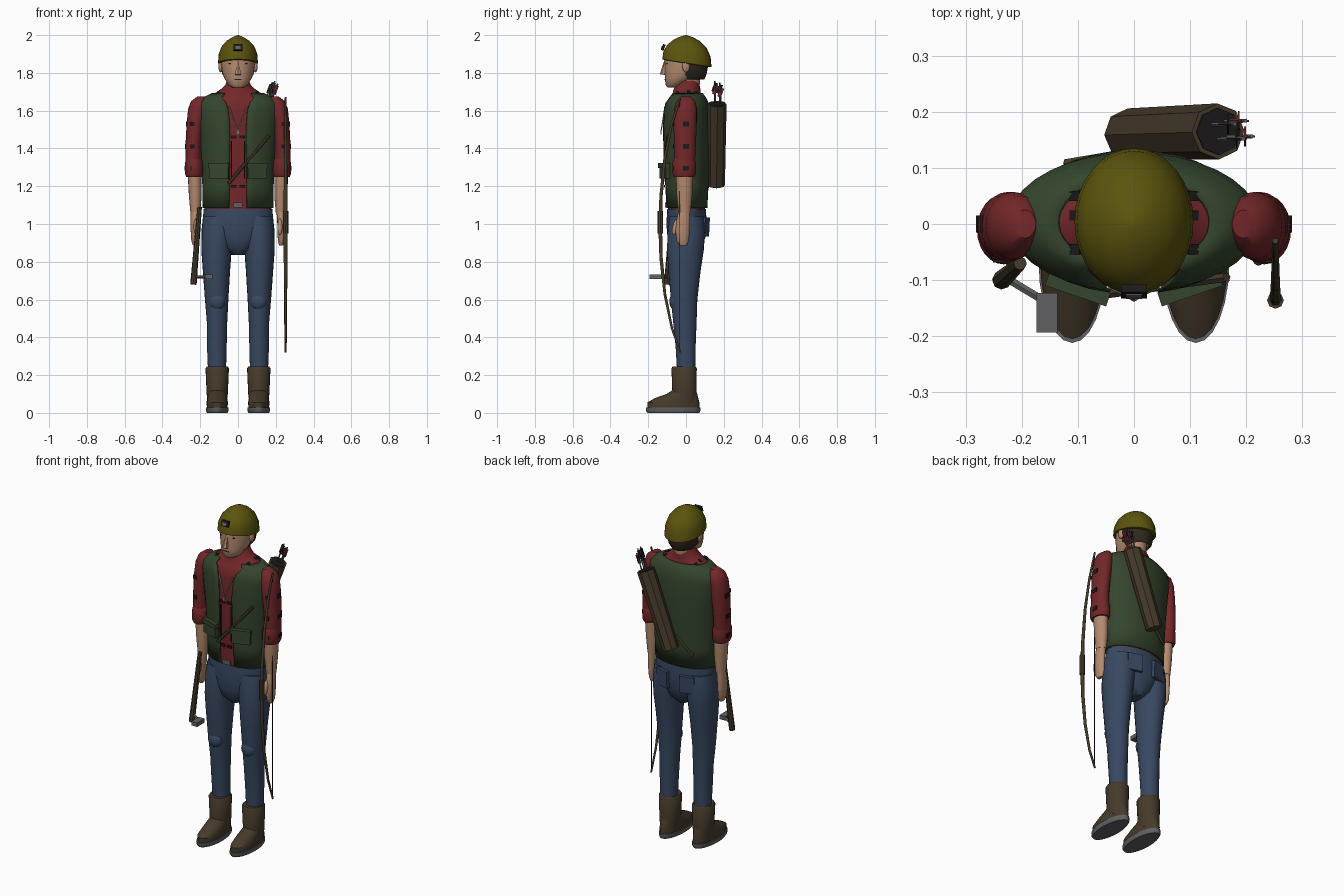
import bpy, bmesh, math
from mathutils import Vector, Matrix, Euler

if "Cube" in bpy.data.objects:
    bpy.data.objects.remove(bpy.data.objects["Cube"])


def material(name, r, g, b):
    m = bpy.data.materials.new(name)
    m.use_nodes = True
    m.diffuse_color = (r, g, b, 1)
    bsdf = next(n for n in m.node_tree.nodes if n.type == 'BSDF_PRINCIPLED')
    bsdf.inputs["Base Color"].default_value = (r, g, b, 1)
    return m


OLIVE = material("olive_yellow", .105, .09, .004)
GREEN = material("vest_green", .035, .06, .027)
RED = material("shirt_red", .17, .02, .022)
DENIM = material("denim_blue", .04, .065, .12)
SKIN = material("skin", .46, .26, .16)
LEATHER = material("leather_brown", .06, .043, .024)
HAIR = material("dark_hair", .03, .022, .013)
METAL = material("grey_metal", .12, .12, .125)
BLACK = material("near_black", .012, .01, .01)
SILVER = material("silver", .55, .55, .55)
made = []


def finish(name, bm, mat):
    bmesh.ops.recalc_face_normals(bm, faces=bm.faces)
    me = bpy.data.meshes.new(name)
    bm.to_mesh(me)
    bm.free()
    me.materials.append(mat)
    ob = bpy.data.objects.new(name, me)
    bpy.context.collection.objects.link(ob)
    made.append(ob)
    return ob


def loft(name, mat, sections, n=24, gaps=None, caps=True):
    """Stack of ellipses (z, cx, cy, rx, ry); gaps leave the front open."""
    bm = bmesh.new()
    rings = []
    for i, (z, cx, cy, rx, ry) in enumerate(sections):
        a = math.asin(min(1, gaps[i] / rx)) if gaps else 0
        count = n + 1 if gaps else n
        ring = []
        for k in range(count):
            t = a + (2 * math.pi - 2 * a) * k / n
            ring.append(bm.verts.new((cx + rx * math.sin(t), cy - ry * math.cos(t), z)))
        rings.append(ring)
    for lo, hi in zip(rings, rings[1:]):
        for k in range(n):
            j = (k + 1) % len(lo)
            bm.faces.new((lo[k], lo[j], hi[j], hi[k]))
    if caps and not gaps:
        bm.faces.new(rings[0])
        bm.faces.new(rings[-1])
    return finish(name, bm, mat)


def box(name, mat, loc, size, rot=(0, 0, 0)):
    bm = bmesh.new()
    m = Matrix.LocRotScale(Vector(loc), Euler(rot), Vector(size))
    bmesh.ops.create_cube(bm, size=1, matrix=m)
    return finish(name, bm, mat)


def ball(name, mat, loc, radii, rot=(0, 0, 0)):
    bm = bmesh.new()
    m = Matrix.LocRotScale(Vector(loc), Euler(rot), Vector(radii))
    bmesh.ops.create_uvsphere(bm, u_segments=16, v_segments=10, radius=1, matrix=m)
    return finish(name, bm, mat)


def rod(name, mat, a, b, r1, r2=None, n=8):
    a, b = Vector(a), Vector(b)
    bm = bmesh.new()
    m = Matrix.Translation((a + b) / 2) @ (b - a).to_track_quat('Z', 'Y').to_matrix().to_4x4()
    bmesh.ops.create_cone(bm, cap_ends=True, segments=n, radius1=r1,
                          radius2=r1 if r2 is None else r2, depth=(b - a).length, matrix=m)
    return finish(name, bm, mat)


# Torso: shirt with an open vest over it
torso = [(1.085, .185, .106), (1.2, .185, .112), (1.35, .192, .12), (1.5, .207, .124),
         (1.6, .22, .12), (1.64, .215, .113), (1.67, .175, .098), (1.69, .135, .083)]
shirt = [(z, 0, .003, rx - .009, ry - .009) for z, rx, ry in torso]
shirt = [(1.07, 0, .003, .18, .1)] + shirt
shirt += [(1.71, 0, .005, .095, .072), (1.735, 0, .008, .068, .064), (1.76, 0, .012, .058, .058)]
loft("shirt_body", RED, shirt, 32)
vest = loft("vest", GREEN, [(z, 0, .003, rx, ry) for z, rx, ry in torso], 32,
            gaps=[.047, .045, .045, .042, .05, .062, .085, .07])
solid = vest.modifiers.new("thickness", 'SOLIDIFY')
solid.thickness = .008
solid.offset = 0

# Front details of shirt and vest
for s in (1, -1):
    box("vest_pocket", GREEN, (s * .1, -.112, 1.28), (.105, .022, .08), (0, 0, s * .33))
    box("pocket_flap", GREEN, (s * .1, -.116, 1.31), (.115, .026, .025), (0, 0, s * .33))
    rod("necklace", SILVER, (s * .047, -.112, 1.62), (0, -.132, 1.49), .003, n=6)
    box("shirt_placket_edge", BLACK, (s * .034, -.115, 1.34), (.005, .006, .2))
    for z in (1.2, 1.46):
        box("plaid_patch", BLACK, (s * .022, -.114, z), (.03, .006, .015))
    for y in (-.045, .015, .05):
        box("collar_plaid_patch", BLACK, (s * .105, y, 1.705 - abs(y) * .25),
            (.02, .018, .006), (0, s * .6, 0))
box("pendant", SILVER, (0, -.132, 1.485), (.012, .005, .02))
box("belt_buckle", METAL, (0, -.106, 1.1), (.05, .012, .025))
rod("strap_front", LEATHER, (.165, -.095, 1.47), (-.05, -.125, 1.215), .009, n=6)
rod("strap_back", LEATHER, (-.02, .125, 1.27), (-.12, .108, 1.17), .009, n=6)

# Arms and hands
for s in (1, -1):
    loft("sleeve", RED, [(1.3, s * .235, -.008, .042, .055), (1.42, s * .235, -.005, .043, .057),
                         (1.53, s * .226, -.005, .046, .062), (1.61, s * .214, -.003, .05, .06),
                         (1.65, s * .204, 0, .045, .05), (1.675, s * .195, 0, .02, .025)])
    loft("sleeve_cuff", RED, [(1.25, s * .232, -.01, .042, .054), (1.265, s * .232, -.01, .048, .062),
                              (1.325, s * .232, -.01, .048, .062), (1.345, s * .234, -.01, .04, .054)])
    for z, edge in ((1.53, .271), (1.41, .277), (1.295, .279)):
        box("sleeve_plaid_side", BLACK, (s * edge, 0, z), (.006, .03, .025))
        box("sleeve_plaid_front", BLACK, (s * .24, -.066, z), (.022, .006, .022))
    loft("forearm", SKIN, [(1.06, s * .226, -.008, .026, .032), (1.15, s * .226, -.008, .034, .041),
                           (1.26, s * .229, -.008, .037, .045)], 16)
    loft("hand", SKIN, [(.885, s * .228, -.015, .01, .018), (.91, s * .229, -.017, .018, .032),
                        (.97, s * .23, -.018, .021, .038), (1.03, s * .229, -.013, .022, .035),
                        (1.075, s * .226, -.008, .024, .03)], 16)
    ball("thumb", SKIN, (s * .222, -.055, .985), (.013, .016, .045), (-.25, 0, 0))

# Trousers
loft("trouser_hips", DENIM, [(.835, 0, 0, .03, .05), (.87, 0, 0, .09, .085), (.93, 0, .002, .148, .1),
                             (1.0, 0, .003, .186, .107), (1.08, 0, .003, .183, .102)], 32)
for s in (1, -1):
    loft("trouser_leg", DENIM, [(.2, s * .111, .002, .047, .048), (.35, s * .112, -.002, .052, .053),
                                (.48, s * .111, -.006, .054, .062), (.6, s * .113, -.01, .062, .07),
                                (.75, s * .114, -.008, .072, .085), (.86, s * .114, -.003, .08, .097),
                                (.97, s * .106, .002, .087, .1), (1.04, s * .1, .003, .085, .09)])
    ball("knee_patch", DENIM, (s * .11, -.055, .59), (.045, .033, .048))
    box("back_pocket", DENIM, (s * .08, .104, .985), (.085, .018, .1), (-.05, 0, -s * .28))

# Boots
for s in (1, -1):
    loft("boot_shaft", LEATHER, [(.05, s * .11, -.01, .05, .066), (.1, s * .11, -.008, .056, .064),
                                 (.235, s * .11, -.01, .062, .067), (.245, s * .11, -.01, .056, .061)])
    loft("boot_foot", LEATHER, [(.025, s * .11, -.067, .054, .138), (.055, s * .11, -.067, .057, .138),
                                (.078, s * .11, -.05, .052, .115), (.1, s * .11, -.022, .05, .082),
                                (.12, s * .11, -.01, .045, .062)])
    loft("boot_sole", METAL, [(0, s * .11, -.067, .054, .137), (.01, s * .11, -.068, .06, .144),
                              (.028, s * .11, -.068, .06, .144)])

# Head
loft("neck", SKIN, [(1.7, 0, .015, .056, .055), (1.84, 0, .02, .056, .06)])
loft("head", SKIN, [(1.723, 0, -.068, .03, .03), (1.735, 0, -.062, .05, .045), (1.77, 0, -.032, .072, .08),
                    (1.8, 0, -.012, .083, .1), (1.85, 0, -.002, .091, .112), (1.92, 0, 0, .088, .108)])
rod("nose", SKIN, (0, -.108, 1.865), (0, -.122, 1.79), .007, .017, 6)
box("mouth", BLACK, (0, -.1105, 1.765), (.035, .006, .003))
loft("hair", HAIR, [(1.765, 0, .022, .06, .075), (1.79, 0, .02, .082, .088), (1.84, 0, .01, .095, .108),
                    (1.89, 0, .005, .096, .112)], 24, gaps=[.056, .078, .0945, .0955])
for s in (1, -1):
    ball("ear", SKIN, (s * .092, .0, 1.835), (.012, .02, .032))
    ball("eye_socket", HAIR, (s * .036, -.1, 1.85), (.014, .004, .004))

# Helmet: dome that dips toward the back
helmet = loft("helmet", OLIVE, [(1.85, 0, .005, .1, .122), (1.853, 0, .005, .106, .13),
                                (1.9, 0, .005, .102, .125), (1.94, 0, .004, .087, .105),
                                (1.97, 0, .002, .06, .073), (1.988, 0, 0, .032, .04),
                                (2.0, 0, 0, .003, .004)], 32)
for v in helmet.data.vertices:
    v.co.z -= .16 * v.co.y * (2 - v.co.z) / .15
box("helmet_badge", BLACK, (0, -.12, 1.935), (.046, .014, .034), (-.35, 0, 0))
box("helmet_badge_plate", METAL, (0, -.128, 1.934), (.028, .006, .018), (-.35, 0, 0))

# Quiver with arrows
bottom, top = Vector((-.01, .16, 1.205)), Vector((.15, .165, 1.635))
axis = (top - bottom).normalized()
rod("quiver", LEATHER, bottom, top, .046, .05, 8)
rod("quiver_mouth", BLACK, top, top + axis * .003, .042, n=8)
for dx, dy, extra in ((-.012, .012, .12), (.014, .018, .1), (.0, -.014, .13), (.02, -.01, .115)):
    base = top + Vector((dx, dy, 0))
    tip = base + axis * extra
    rod("arrow_shaft", METAL, base - axis * .05, tip, .004, n=6)
    for turn in (0, math.pi / 2):
        box("arrow_fletching", BLACK if dx < .01 else RED, tip - axis * .035, (.02, .003, .05),
            (0, math.atan2(axis.x, axis.z), turn))

# Bow
curve = bpy.data.curves.new("bow", 'CURVE')
curve.dimensions = '3D'
curve.bevel_depth = .01
curve.bevel_resolution = 1
path = [(-.03, 1.67), (-.075, 1.53), (-.112, 1.35), (-.132, 1.15), (-.137, 1.0),
        (-.132, .82), (-.112, .63), (-.075, .45), (-.03, .32)]
spline = curve.splines.new('POLY')
spline.points.add(len(path) - 1)
for i, (p, (y, z)) in enumerate(zip(spline.points, path)):
    p.co = (.252, y, z, 1)
    p.radius = 1.15 - .15 * abs(i - 4)
curve.use_fill_caps = True
curve.materials.append(LEATHER)
bpy.context.collection.objects.link(bpy.data.objects.new("bow", curve))
rod("bow_grip", LEATHER, (.252, -.136, 1.07), (.252, -.136, .95), .015)
rod("bow_string", BLACK, (.252, -.033, 1.66), (.252, -.033, .33), .002, n=6)

# Hammer by the right hand
rod("hammer_handle", LEATHER, (-.203, -.07, 1.09), (-.236, -.1, .68), .012, .017, 8)
box("hammer_head", METAL, (-.155, -.158, .72), (.038, .07, .024))
rod("hammer_neck", METAL, (-.155, -.14, .72), (-.23, -.095, .72), .008, n=6)

# Smooth shading with sharp edges kept
bpy.ops.object.select_all(action='DESELECT')
for ob in made:
    ob.select_set(True)
bpy.context.view_layer.objects.active = made[0]
bpy.ops.object.shade_smooth_by_angle(angle=math.radians(40))
